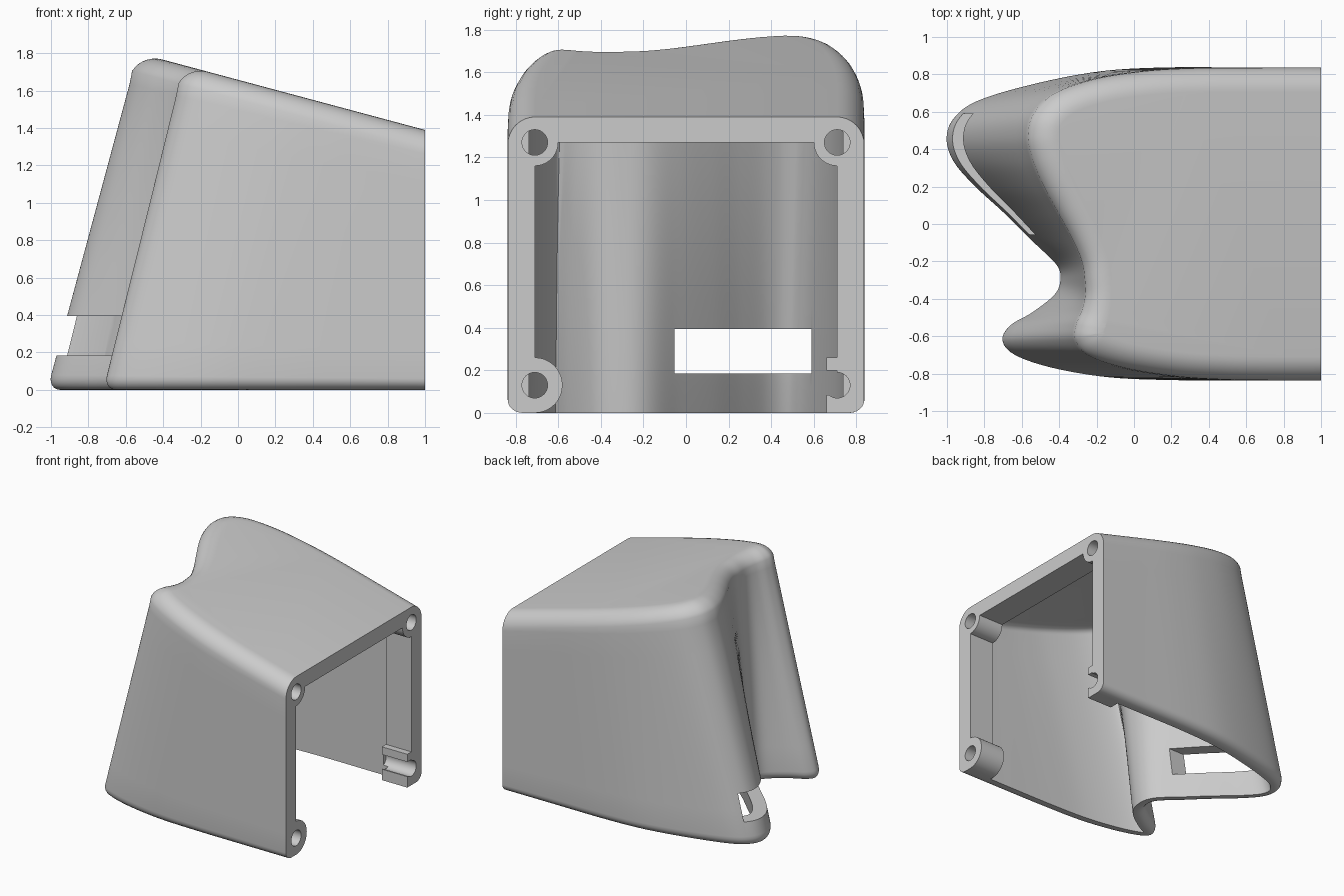
import bpy, bmesh, math
from mathutils import Vector
from mathutils.geometry import intersect_line_line_2d

if "Cube" in bpy.data.objects:
    bpy.data.objects.remove(bpy.data.objects["Cube"])

grey = bpy.data.materials.new("plain grey")
grey.use_nodes = True
COLOUR = (0.6, 0.6, 0.6, 1)
grey.diffuse_color = COLOUR
grey.node_tree.nodes["Principled BSDF"].inputs["Base Color"].default_value = COLOUR

SIDE = 0.837      # half width
WALL = 0.1
BOSS_BACK = 0.78  # depth of the end flange

# Plan outline between the ends: (x, y) at the base, then (x, y) at the top
OUTLINE = [
    (.6, SIDE, .65, SIDE), (.15, SIDE, .35, .835),
    (-.2, .815, .08, .82), (-.56, .745, -.18, .78), (-.86, .655, -.39, .705),
    (-.985, .56, -.505, .595), (-1.02, .45, -.535, .47), (-.98, .33, -.51, .34),
    (-.865, .2, -.455, .2), (-.71, .06, -.385, .06), (-.545, -.1, -.315, -.08),
    (-.42, -.22, -.27, -.2), (-.4, -.3, -.255, -.3), (-.435, -.38, -.25, -.38),
    (-.56, -.475, -.26, -.46), (-.675, -.54, -.285, -.54), (-.72, -.62, -.285, -.62),
    (-.655, -.7, -.215, -.705), (-.45, -.77, -.02, -.772), (-.15, -.82, .26, -.817),
    (.2, -.835, .5, -.833), (.6, -SIDE, .7, -SIDE)]


def smooth_path(points, steps=7):
    """Catmull-Rom curve through the points."""
    pts = [Vector(p) for p in points]
    pts = [2 * pts[0] - pts[1]] + pts + [2 * pts[-1] - pts[-2]]
    path = []
    for a, b, c, d in zip(pts, pts[1:], pts[2:], pts[3:]):
        for i in range(steps):
            t = i / steps
            path.append((2 * b + (c - a) * t + (2 * a - 5 * b + 4 * c - d) * t * t
                         + (3 * b - a - 3 * c + d) * t ** 3) / 2)
    return path + [pts[-2]]


def roof(x):
    return 1.39 + 0.268 * (1 - x)


def remove_loops(line, reach=45):
    """Collapse places where an offset line crosses itself to the crossing point."""
    for i in range(len(line) - 1):
        for j in range(min(i + reach, len(line) - 2), i + 1, -1):
            hit = intersect_line_line_2d(line[i].xy, line[i + 1].xy,
                                         line[j].xy, line[j + 1].xy)
            if hit and line[i + 1] != line[j]:
                corner = Vector((hit.x, hit.y, (line[i].z + line[j + 1].z) / 2))
                for k in range(i + 1, j + 1):
                    line[k] = corner.copy()
                break
    return line


def new_object(name, bm):
    bmesh.ops.recalc_face_normals(bm, faces=bm.faces)
    mesh = bpy.data.meshes.new(name)
    bm.to_mesh(mesh)
    bm.free()
    obj = bpy.data.objects.new(name, mesh)
    bpy.context.collection.objects.link(obj)
    mesh.materials.append(grey)
    return obj


def loft(name, end_x, inset, floor, low_r, top_r):
    """Leaning solid with a rounded roof edge and base edge."""
    path = smooth_path([(end_x, SIDE, end_x, SIDE)] + OUTLINE + [(end_x, -SIDE, end_x, -SIDE)])
    bm = bmesh.new()

    def row(t, d, drop=None):
        plan = [Vector((p[0] + (p[2] - p[0]) * t, p[1] + (p[3] - p[1]) * t)) for p in path]
        line = []
        for i, p in enumerate(plan):
            along = plan[min(i + 1, len(plan) - 1)] - plan[max(i - 1, 0)]
            if i in (0, len(plan) - 1):
                along = Vector((-1 if i == 0 else 1, 0))
            q = p + Vector((-along.y, along.x)).normalized() * (d + inset)
            if drop is not None:
                z = roof(q.x) - inset - drop
            else:
                z = t * (roof(path[i][2]) - inset) if t > 0 else t
            line.append(Vector((q.x, q.y, z)))
        if inset:
            line = remove_loops(line)
        return [bm.verts.new(v) for v in line]

    rows = []
    if low_r:
        for i in range(6):
            a = math.pi / 2 * i / 6
            rows.append(row(low_r * (1 - math.cos(a)) / 1.6, low_r * (1 - math.sin(a))))
    start = low_r / 1.6 if low_r else floor
    stop = 1 - top_r / 1.4
    for i in range(9):
        rows.append(row(start + (stop - start) * i / 8, 0))
    for i in range(1, 9):
        a = math.pi / 2 * i / 8
        drop = top_r * (1 - math.sin(a))
        rows.append(row(1 - drop / 1.5, top_r * (1 - math.cos(a)), drop))
    for lo, hi in zip(rows, rows[1:]):
        for i in range(len(lo) - 1):
            bm.faces.new((lo[i], lo[i + 1], hi[i + 1], hi[i]))
    bm.faces.new(rows[0])
    bm.faces.new(rows[-1])
    bm.faces.new([r[0] for r in rows] + [r[-1] for r in reversed(rows)])
    bmesh.ops.remove_doubles(bm, verts=bm.verts, dist=1e-5)
    return new_object(name, bm)


def box(name, lo, hi):
    bm = bmesh.new()
    bmesh.ops.create_cube(bm, size=1)
    for v in bm.verts:
        v.co = [(a + b) / 2 + c * (b - a) for a, b, c in zip(lo, hi, v.co)]
    return new_object(name, bm)


def rod(name, y, z, radius, x0, x1, sides=40):
    bm = bmesh.new()
    rings = []
    for x in (x0, x1):
        angles = [k * math.tau / sides for k in range(sides)]
        rings.append([bm.verts.new((x, y + radius * math.cos(a), z + radius * math.sin(a)))
                      for a in angles])
    for k in range(sides):
        n = (k + 1) % sides
        bm.faces.new((rings[0][k], rings[0][n], rings[1][n], rings[1][k]))
    for ring in rings:
        bm.faces.new(ring)
    return new_object(name, bm)


def combine(target, tool, operation):
    """Apply a boolean and remove the tool."""
    mod = target.modifiers.new(operation, "BOOLEAN")
    mod.operation = operation
    mod.solver = "EXACT"
    mod.use_self = tool.name.startswith("cavity")
    mod.object = tool
    bpy.context.view_layer.objects.active = target
    bpy.ops.object.modifier_apply(modifier=mod.name)
    bpy.data.objects.remove(tool)


# Shell with its cavity and front slot
shell = loft("shell", 1, 0, 0, 0.07, 0.13)
combine(shell, loft("cavity", BOSS_BACK, WALL, -0.05, 0, 0.05), "DIFFERENCE")
combine(shell, box("slot", (-1.2, -.055, .185), (-.3, .59, .395)), "DIFFERENCE")

# Flange opening, keeping screw bosses in its corners
opening = box("flange_opening", (.7, -.71, -.1), (1.1, .71, 1.27))
for y, z, r in ((-.71, 1.27, .11), (.71, 1.27, .11), (-.71, .13, .13)):
    combine(opening, rod("boss", y, z, r, BOSS_BACK, 1.2), "DIFFERENCE")
combine(opening, box("boss_block", (BOSS_BACK, .66, -.2), (1.2, .8, .26)), "DIFFERENCE")
combine(shell, opening, "DIFFERENCE")
combine(shell, box("boss_channel", (.7, .6, .085), (1.1, .71, .2)), "DIFFERENCE")

# Screw holes
for y in (-.71, .71):
    for z in (.13, 1.27):
        combine(shell, rod("hole", y, z, .06, .74, 1.1), "DIFFERENCE")

bpy.ops.object.select_all(action="DESELECT")
shell.select_set(True)
bpy.context.view_layer.objects.active = shell
bpy.ops.object.shade_smooth_by_angle(angle=math.radians(30))
